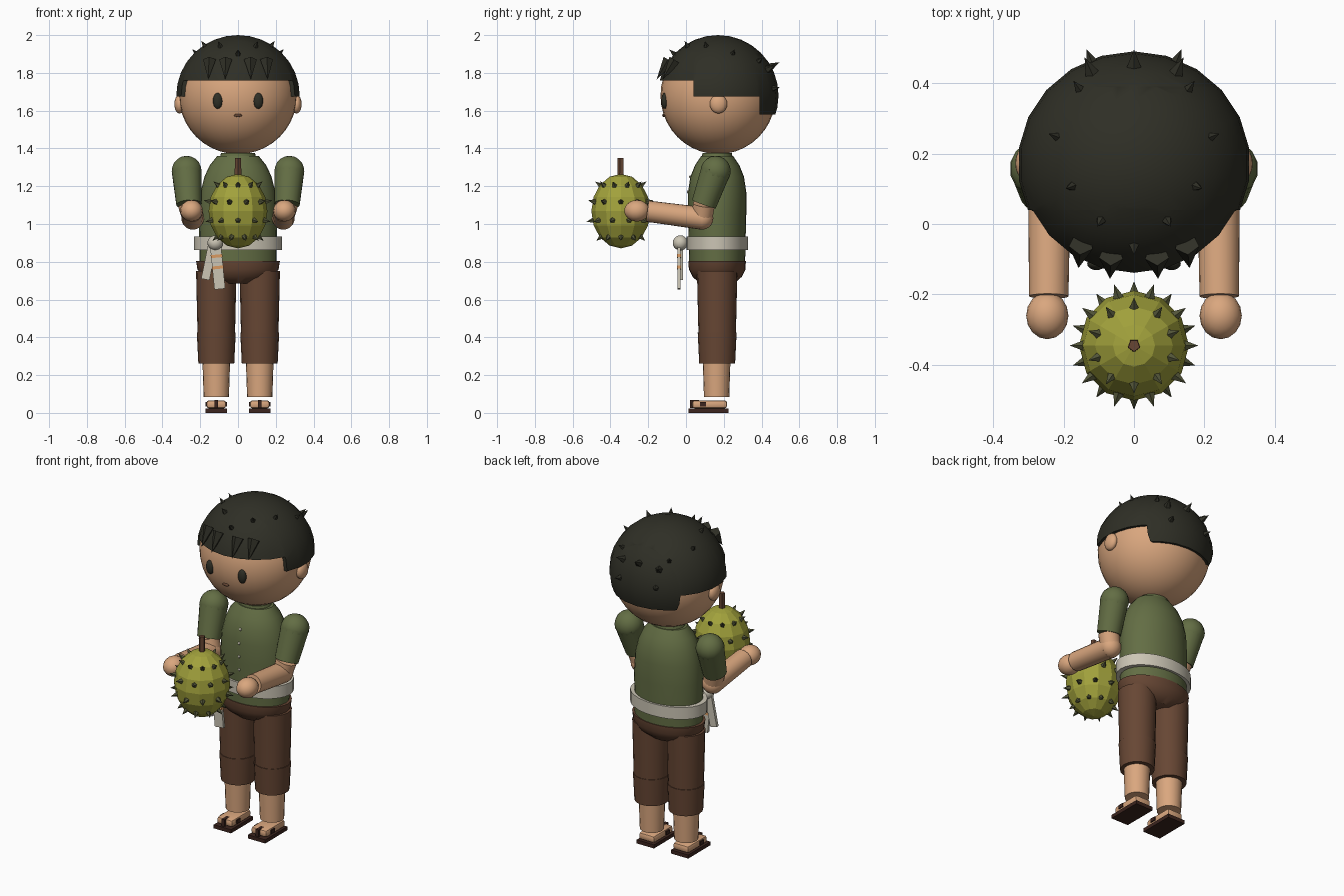
import bpy, bmesh, math
from mathutils import Vector, Matrix

if "Cube" in bpy.data.objects:
    bpy.data.objects.remove(bpy.data.objects["Cube"])


def material(name, rgb):
    m = bpy.data.materials.new(name)
    m.diffuse_color = (*rgb, 1)
    m.use_nodes = True
    m.node_tree.nodes["Principled BSDF"].inputs["Base Color"].default_value = m.diffuse_color
    return m


HAIR = material("charcoal hair", (0.028, 0.028, 0.019))
SKIN = material("warm skin", (0.70, 0.385, 0.21))
SHIRT = material("moss shirt", (0.125, 0.155, 0.058))
PANTS = material("brown cloth", (0.135, 0.062, 0.034))
CREAM = material("cream cloth", (0.60, 0.56, 0.46))
FRUIT = material("yellow green rind", (0.36, 0.36, 0.045))
THORN = material("dark olive thorn", (0.085, 0.09, 0.04))
SANDAL = material("dark leather", (0.045, 0.018, 0.013))
ORANGE = material("orange stripe", (0.70, 0.32, 0.12))
CY = 0.165  # depth of the body's axis


def finish(name, bm, mat, smooth=True):
    bmesh.ops.recalc_face_normals(bm, faces=bm.faces)
    me = bpy.data.meshes.new(name)
    bm.to_mesh(me)
    bm.free()
    me.materials.append(mat)
    ob = bpy.data.objects.new(name, me)
    bpy.context.collection.objects.link(ob)
    if smooth:
        bpy.context.view_layer.objects.active = ob
        ob.select_set(True)
        bpy.ops.object.shade_smooth_by_angle(angle=math.radians(40))
        ob.select_set(False)
    return ob


def ball(name, loc, size, mat, seg=20, rings=12, smooth=True):
    bm = bmesh.new()
    m = Matrix.Translation(loc) @ Matrix.Diagonal((*size, 1))
    bmesh.ops.create_uvsphere(bm, u_segments=seg, v_segments=rings, radius=1, matrix=m)
    return finish(name, bm, mat, smooth)


def add_cone(bm, a, b, r1, r2, seg):
    a, b = Vector(a), Vector(b)
    rot = (b - a).to_track_quat('Z', 'Y').to_matrix().to_4x4()
    bmesh.ops.create_cone(bm, cap_ends=True, segments=seg, radius1=r1, radius2=r2,
                          depth=(b - a).length, matrix=Matrix.Translation((a + b) / 2) @ rot)


def limb(name, a, b, r1, r2, mat, seg=20, smooth=True):
    bm = bmesh.new()
    add_cone(bm, a, b, r1, r2, seg)
    return finish(name, bm, mat, smooth)


def box(name, loc, size, mat, tilt=0, bevel=0):
    bm = bmesh.new()
    m = Matrix.Translation(loc) @ Matrix.Rotation(tilt, 4, 'Y') @ Matrix.Diagonal((*size, 1))
    bmesh.ops.create_cube(bm, size=1, matrix=m)
    if bevel:
        bmesh.ops.bevel(bm, geom=bm.edges[:], offset=bevel, segments=2, affect='EDGES', profile=0.5)
    return finish(name, bm, mat, bool(bevel))


def loft(name, rings, mat, n=28):
    """Stack of ellipses (z, half width, half depth) around the body axis."""
    bm = bmesh.new()
    rows = []
    for z, rx, ry in rings:
        rows.append([bm.verts.new((rx * math.cos(2 * math.pi * i / n),
                                   CY + ry * math.sin(2 * math.pi * i / n), z)) for i in range(n)])
    for lo, hi in zip(rows, rows[1:]):
        for i in range(n):
            j = (i + 1) % n
            bm.faces.new((lo[i], lo[j], hi[j], hi[i]))
    bm.faces.new(rows[0])
    bm.faces.new(rows[-1])
    return finish(name, bm, mat)


# Head and face
HC = Vector((0, 0.17, 1.68))
ball("head", HC, (0.312, 0.305, 0.31), SKIN, 32, 20)
ball("mouth", (0, -0.118, 1.575), (0.021, 0.008, 0.009), PANTS, 12, 8)
for s, side in ((-1, "left"), (1, "right")):
    ball(side + "_ear", (s * 0.31, 0.172, 1.635), (0.027, 0.046, 0.05), SKIN, 16, 10)
    ball(side + "_eye", (s * 0.107, -0.113, 1.652), (0.026, 0.018, 0.042), HAIR, 16, 12)

# Hair: one dome in three slices with a stepped hemline
HR = Vector((0.33, 0.32, 0.32))
for name, y0, y1, z0 in (("front_hair", -1, 0.04, 1.76),
                         ("side_hair", 0.04, 0.39, 1.675),
                         ("back_hair", 0.39, 1, 1.58)):
    bm = bmesh.new()
    m = Matrix.Translation(HC) @ Matrix.Diagonal((*HR, 1))
    bmesh.ops.create_uvsphere(bm, u_segments=22, v_segments=16, radius=1, matrix=m)
    for co, no in (((0, y0, 0), (0, -1, 0)), ((0, y1, 0), (0, 1, 0)), ((0, 0, z0), (0, 0, -1))):
        bmesh.ops.bisect_plane(bm, geom=bm.verts[:] + bm.edges[:] + bm.faces[:],
                               plane_co=co, plane_no=no, clear_outer=True)
        bmesh.ops.holes_fill(bm, edges=[e for e in bm.edges if e.is_boundary])
    finish(name, bm, HAIR)

# Hair spikes: direction (x, y offset) with height solved on the dome
bm = bmesh.new()
half = [(0.125, 0.27), (0.16, 0.22), (0.225, 0.08), (0.18, -0.065), (0.097, -0.165)]
for x, y in half + [(-x, y) for x, y in half] + [(0, -0.24), (0, 0.29)]:
    z = math.sqrt(max(0.003, 0.33 ** 2 - x * x - y * y))
    d = Vector((x, y, z)).normalized()
    p = HC + d * 0.31
    long = 0.06 if y > 0.25 else 0.045
    add_cone(bm, p, p + d * long, 0.024 if y > 0.25 else 0.018, 0, 5)
for s in (-1, 1):  # low spikes on the back of the head
    d = Vector((s * 0.38, 0.92, 0.12)).normalized()
    add_cone(bm, HC + d * 0.31, HC + d * 0.355, 0.02, 0, 5)
finish("hair_spikes", bm, HAIR, False)

# Fringe points over the forehead
bm = bmesh.new()
for x in (-0.15, -0.065, 0.065, 0.15):
    y = HC.y - math.sqrt(0.32 ** 2 - x * x)
    add_cone(bm, (x, y + 0.055, 1.865), (x * 1.05, y - 0.012, 1.765), 0.036, 0, 5)
finish("fringe", bm, HAIR, False)

# Shirt, collar, buttons
loft("shirt", [(0.79, 0.205, 0.148), (0.9, 0.205, 0.15), (1.05, 0.207, 0.154), (1.17, 0.198, 0.154),
               (1.25, 0.178, 0.142), (1.31, 0.15, 0.118), (1.36, 0.11, 0.085)], SHIRT)
loft("collar", [(1.34, 0.1, 0.083), (1.375, 0.09, 0.078)], SHIRT)
for i, z in enumerate((1.25, 1.17, 1.09, 1.01)):
    ball("button_%d" % i, (0, CY - (0.143 if i == 0 else 0.155), z), (0.008, 0.006, 0.008), CREAM, 8, 6)

# Sash with knot and hanging striped tails
loft("sash", [(0.862, 0.233, 0.163), (0.935, 0.233, 0.163)], CREAM)
ball("sash_knot", (-0.12, -0.03, 0.9), (0.042, 0.04, 0.04), CREAM, 16, 10)
box("short_tail", (-0.155, -0.025, 0.795), (0.045, 0.018, 0.18), CREAM, 0.2)
box("long_tail", (-0.107, -0.036, 0.765), (0.058, 0.016, 0.22), CREAM, -0.1)
for i, z in enumerate((0.83, 0.77)):
    box("tail_stripe_%d" % i, (-0.107 - (z - 0.765) * 0.1, -0.036, z), (0.061, 0.021, 0.016), ORANGE, -0.1)

# Trouser seat
loft("trouser_seat", [(0.685, 0.11, 0.09), (0.72, 0.185, 0.13), (0.76, 0.215, 0.15), (0.805, 0.222, 0.152)], PANTS)

for s, side in ((-1, "left"), (1, "right")):
    # Legs with overlapping cuffs
    x = s * 0.115
    limb(side + "_thigh", (x, CY, 0.41), (x, CY, 0.75), 0.099, 0.107, PANTS)
    limb(side + "_cuff", (x, CY, 0.262), (x, CY, 0.425), 0.095, 0.103, PANTS)
    limb(side + "_calf", (x, CY - 0.003, 0.085), (x, CY - 0.003, 0.3), 0.067, 0.074, SKIN)

    # Feet and sandals
    box(side + "_sole", (x, 0.12, 0.011), (0.116, 0.212, 0.022), SANDAL)
    box(side + "_foot", (x, 0.125, 0.045), (0.104, 0.185, 0.042), SKIN, 0, 0.013)
    box(side + "_strap", (x, 0.09, 0.046), (0.116, 0.034, 0.022), SANDAL)
    box(side + "_toe_post", (x, 0.045, 0.046), (0.02, 0.05, 0.042), SANDAL)

    # Sleeve, elbow, forearm, hand
    shoulder, sleeve_end = (s * 0.272, 0.157, 1.28), (s * 0.26, 0.095, 1.105)
    elbow, wrist = (s * 0.24, 0.085, 1.03), (s * 0.242, -0.205, 1.068)
    ball(side + "_shoulder", shoulder, (0.081, 0.08, 0.081), SHIRT, 14, 10)
    limb(side + "_sleeve", sleeve_end, shoulder, 0.067, 0.079, SHIRT)
    limb(side + "_upper_arm", elbow, sleeve_end, 0.055, 0.059, SKIN)
    ball(side + "_elbow", elbow, (0.06, 0.06, 0.06), SKIN, 16, 10)
    limb(side + "_forearm", elbow, wrist, 0.06, 0.056, SKIN)
    ball(side + "_hand", (s * 0.246, -0.26, 1.07), (0.06, 0.067, 0.057), SKIN, 16, 10)

# Spiky fruit held in front
FC, FR = Vector((0, -0.345, 1.068)), Vector((0.156, 0.156, 0.197))
ball("fruit", FC, FR, FRUIT, 12, 8, False)
limb("fruit_stem", FC + Vector((0, 0, 0.18)), FC + Vector((0, 0, 0.282)), 0.019, 0.017, PANTS, 5, False)
bm = bmesh.new()
for row, lat in enumerate((45, 15, -15, -45)):
    for i in range(10):
        a = math.radians(36 * i + 18 + (18 if row % 2 else 0))
        t = math.radians(lat)
        d = Vector((math.cos(a) * math.cos(t), math.sin(a) * math.cos(t), math.sin(t)))
        p = FC + d * FR * 0.95
        n = Vector((d.x / FR.x, d.y / FR.y, d.z / FR.z)).normalized()
        add_cone(bm, p, p + n * 0.04, 0.016, 0, 5)
finish("fruit_thorns", bm, THORN, False)
